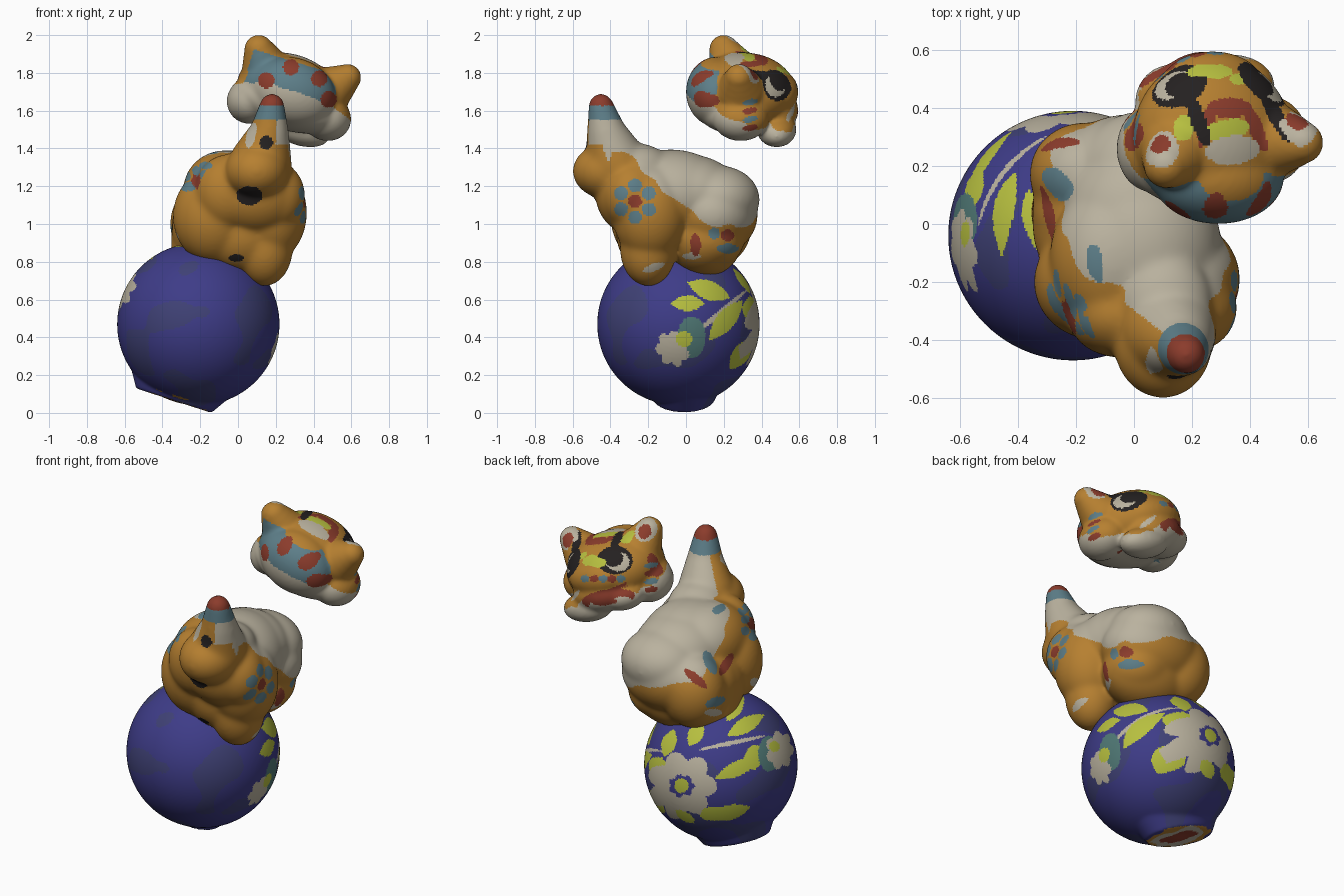
import bpy
import bmesh
from math import radians, cos, sin, atan2
from mathutils import Matrix, Vector, noise

cube = bpy.data.objects.get("Cube")
if cube:
    bpy.data.objects.remove(cube, do_unlink=True)

# Glaze colours
PALETTE = {
    "orange": (.47, .215, .03), "cream": (.49, .445, .345), "blue": (.048, .045, .245),
    "slate": (.05, .053, .18), "teal": (.11, .21, .25), "sage": (.08, .19, .18),
    "lime": (.47, .52, .05), "red": (.26, .045, .025), "black": (.018, .015, .015),
}
NAMES = list(PALETTE)
MATERIALS = []
for label, rgb in PALETTE.items():
    mat = bpy.data.materials.new(label + " glaze")
    mat.use_nodes = True
    mat.diffuse_color = (*rgb, 1)
    shader = mat.node_tree.nodes["Principled BSDF"]
    shader.inputs["Base Color"].default_value = (*rgb, 1)
    shader.inputs["Roughness"].default_value = .6
    MATERIALS.append(mat)

BALL = Vector((-.21, -.04, .47))
HEAD = Vector((.27, .3, 1.68))
TILT = Matrix.Rotation(radians(17), 4, 'Y')


def direction(azimuth, elevation, origin=Vector()):
    """Painting direction: right, up, outward axes and origin."""
    turn = Matrix.Rotation(radians(azimuth), 3, 'Z') @ Matrix.Rotation(radians(-elevation), 3, 'X')
    return turn.col[0].copy(), turn.col[2].copy(), -turn.col[1], origin


FRONT, SIDE, TOP = direction(0, 0), direction(90, 0), direction(0, 90)
REAR = direction(-145, 25, BALL)
UNDER = direction(145, -25, BALL)
CROWN = direction(0, 90, Vector((0, 0, 1.85)))


def mark(colour, view, u, v, a, b=None, turn=0, shape="oval", depth=9):
    """A painted patch projected along a direction."""
    right, up, out, origin = view
    b = b or a
    c, s = cos(radians(turn)), sin(radians(turn))

    def test(p, n):
        q = p - origin
        if n.dot(out) < .12 or abs(q.dot(out)) > depth:
            return None
        x, y = q.dot(right) - u, q.dot(up) - v
        x, y = (x * c + y * s) / a, (y * c - x * s) / b
        r = (x * x + y * y) ** .5
        if r > 1:
            return None
        if shape == "leaf" and abs(y) > 1 - x * x:
            return None
        if shape == "bloom" and r > .75 + .25 * abs(cos(3.5 * atan2(y, x))):
            return None
        return colour
    return test


def leaf(view, u, v, length, turn, width=.042):
    return mark("lime", view, u, v, length, width, turn, "leaf")


def crown(colour, u, v, a, b, turn=0):
    return mark(colour, CROWN, u, v, a, b, turn, depth=.24)


def taper(start, r0, end, r1, steps=6):
    """Round lumps that shrink along a line."""
    ts = [i / (steps - 1) for i in range(steps)]
    return [(Vector(start).lerp(Vector(end), t), [r0 + (r1 - r0) * t] * 3) for t in ts]


def sculpt(name, lumps, base, marks, soft, rot=Matrix(), cone=None):
    """Merge soft lumps into one skin, then paint it."""
    bm = bmesh.new()
    for centre, size in lumps:
        place = Matrix.Translation(centre) @ rot @ Matrix.Diagonal((*size, 1))
        bmesh.ops.create_icosphere(bm, subdivisions=5, radius=1, matrix=place)
    if cone:
        bmesh.ops.create_cone(bm, cap_ends=True, segments=64, **cone)
    mesh = bpy.data.meshes.new(name)
    bm.to_mesh(mesh)
    bm.free()
    obj = bpy.data.objects.new(name, mesh)
    bpy.context.collection.objects.link(obj)
    bpy.ops.object.select_all(action='DESELECT')
    obj.select_set(True)
    bpy.context.view_layer.objects.active = obj
    merge = obj.modifiers.new("merge", 'REMESH')
    merge.mode, merge.voxel_size = 'VOXEL', .0095
    soften = obj.modifiers.new("soften", 'SMOOTH')
    soften.factor, soften.iterations = .5, soft
    for mod in ("merge", "soften"):
        bpy.ops.object.modifier_apply(modifier=mod)
    for mat in MATERIALS:
        obj.data.materials.append(mat)
    for face in obj.data.polygons:
        p, n = face.center, face.normal
        colour = base(p, n)
        for patch in marks:
            colour = patch(p, n) or colour
        face.material_index = NAMES.index(colour)
    bpy.ops.object.shade_smooth()


# Ball with a tilted oval foot
FOOT = Vector((-.34, -.01, .065))
LEAN = Matrix.Rotation(radians(18), 4, 'Y')
AXIS = LEAN.to_3x3().col[2].copy()


def ball_base(p, n):
    if n.dot(AXIS) < -.85 and (p - FOOT).dot(AXIS) < .03:
        r = (p - FOOT).length + .06 * noise.noise(p * 12)
        return "red" if r < .08 else "cream" if r < .14 else "orange" if r < .19 else "blue"
    return "slate" if noise.noise(p * 5) > .2 else "blue"


ball_marks = [
    # Small bloom and spray on the near side
    mark("cream", SIDE, .18, .53, .19, .014, 40),
    mark("sage", SIDE, .03, .4, .075, .11),
    mark("cream", SIDE, -.07, .34, .09, .1, 30, "bloom"),
    mark("lime", SIDE, -.01, .39, .042),
    leaf(SIDE, .12, .65, .12, -20, .05), leaf(SIDE, .01, .58, .09, 0),
    leaf(SIDE, .21, .49, .14, 50, .05), leaf(SIDE, .29, .31, .1, 55, .045),
    leaf(SIDE, .34, .55, .07, 90),
    # Large bloom and leaves at the back
    mark("cream", REAR, .06, .12, .19, .012, 12),
    mark("cream", REAR, -.22, -.12, .2, .19, 0, "bloom"),
    mark("blue", REAR, -.22, -.12, .075, .065, 0, "bloom"),
    mark("lime", REAR, -.22, -.12, .04),
    leaf(REAR, -.29, .12, .08, 70), leaf(REAR, -.14, .17, .08, 60),
    leaf(REAR, .1, -.02, .15, 25), leaf(REAR, .05, -.27, .12, 15),
    leaf(REAR, .14, .22, .12, 30), leaf(REAR, .08, .32, .09, 60),
    leaf(UNDER, .25, -.02, .06, -60), leaf(UNDER, .37, -.03, .06, 100),
    leaf(TOP, -.55, .12, .08, 75, .03),
    # Small bloom on the far side
    mark("sage", REAR, .27, .06, .06, .1),
    mark("cream", REAR, .33, .08, .08, .11, 0, "bloom"),
    mark("lime", REAR, .3, .1, .03),
]
sculpt("ball", [(BALL, (.43, .43, .43))], ball_base, ball_marks, 8,
       cone=dict(radius1=.21, radius2=.335, depth=.2, matrix=Matrix.Translation(FOOT + AXIS * .1)
                 @ LEAN @ Matrix.Diagonal((1, .75, 1, 1))))

# Body: chest, haunches, rump and upright tail
body_lumps = [
    ((0, .14, 1.05), (.3, .24, .22)), ((.04, .17, 1.13), (.24, .22, .18)),
    ((-.17, .17, 1), (.19, .18, .22)), ((-.15, 0, .97), (.2, .24, .22)),
    ((0, .1, .92), (.27, .2, .2)), ((.08, .12, .92), (.19, .19, .16)),
    ((.02, .03, 1.16), (.26, .25, .205)),
    ((.03, -.08, 1.15), (.27, .32, .245)), ((-.07, -.12, 1.18), (.22, .27, .21)),
    ((-.13, -.2, 1.04), (.215, .2, .25)), ((.17, -.19, 1.06), (.195, .2, .26)),
    ((-.08, -.16, .95), (.2, .2, .18)), ((.02, -.2, .95), (.22, .17, .2)),
    ((.1, -.27, 1.16), (.24, .21, .22)), ((.1, -.41, 1.28), (.17, .19, .15)),
    ((-.05, -.31, 1.17), (.18, .15, .2)), ((.2, -.29, 1.15), (.155, .15, .18)),
    ((.14, -.2, .87), (.15, .15, .2)), ((.1, -.28, 1.3), (.17, .2, .13)),
]
body_lumps += taper((-.16, .04, 1), .19, (-.17, .04, .87), .185, 4)
body_lumps += taper((.12, -.37, 1.32), .165, (.165, -.42, 1.48), .105)
body_lumps += taper((.165, -.42, 1.48), .105, (.18, -.45, 1.625), .067)


def body_base(p, n):
    x, y, z = p
    if z > 1.55:
        return "red" if z > 1.625 else "teal"
    if z > 1.38:
        cream = y > -.44 + .8 * max(0, .18 - x) or (x > .2 and z > 1.42)
        return "cream" if cream else "orange"
    # Cream saddle drops towards the chest and the near flank
    edge = 1.35 - .85 * (y + .3) if y < .1 else 1.01 - .2 * (y - .1)
    edge += .3 * (.3 - x) + .04 * noise.noise(p * 9)
    return "cream" if z > edge and y > -.4 else "orange"


body_marks = [
    mark("black", FRONT, .06, 1.15, .07, .05), mark("black", FRONT, .15, 1.43, .036),
    mark("black", FRONT, -.01, .82, .04, .02),
    mark("teal", FRONT, -.17, 1.31, .035, .02), mark("teal", FRONT, -.25, 1.2, .03, .025),
    mark("red", FRONT, -.22, 1.24, .02, .04), mark("cream", FRONT, .07, 1.47, .025, .07, -15),
    mark("cream", SIDE, -.41, 1.43, .02, .1),
    mark("cream", SIDE, -.17, .77, .06, .02, 20), mark("cream", SIDE, .03, .83, .05, .018),
    mark("red", SIDE, .05, .89, .028, .06), mark("teal", SIDE, .22, .87, .06, .025),
    mark("red", SIDE, .22, .94, .035, .03), mark("teal", SIDE, .15, .95, .03),
    mark("red", SIDE, -.27, 1.12, .036),
    mark("teal", REAR, -.01, .87, .04, .025, 30), mark("teal", REAR, -.06, .57, .03, .07, 25),
    mark("red", REAR, -.14, .48, .025, .08, 50), mark("red", REAR, .03, .56, .025, .07, -30),
    mark("teal", REAR, -.03, .35, .06, .025, 20), mark("cream", REAR, -.04, .29, .05, .02),
    mark("cream", REAR, .19, .46, .025), mark("red", REAR, .18, .78, .025),
]
for i in range(6):
    a = radians(60 * i + 30)
    body_marks.append(mark("teal", SIDE, -.27 + .085 * cos(a), 1.12 + .085 * sin(a), .036))
    body_marks.append(mark("teal", REAR, .18 + .05 * cos(a), .78 + .065 * sin(a), .024))
sculpt("body", body_lumps, body_base, body_marks, 45)

# Loose head with wide cheeks and a forward jaw, tilted to one side
EARS = (Vector((.11, .2, 1.925)), Vector((.58, .28, 1.775)))
head_lumps = [
    (HEAD + Vector((0, 0, .02)), (.28, .28, .2)), ((.25, .25, 1.63), (.3, .2, .13)),
    ((.25, .46, 1.6), (.18, .135, .11)), ((.27, .48, 1.7), (.18, .115, .11)),
    ((.29, .16, 1.7), (.23, .16, .18)),
    ((.06, .26, 1.65), (.12, .15, .12)), ((.47, .29, 1.56), (.13, .15, .12)),
    ((.13, .42, 1.61), (.13, .13, .09)), ((.33, .48, 1.5), (.16, .105, .085)),
] + taper((.15, .25, 1.81), .13, EARS[0], .077, 4) + taper((.47, .29, 1.7), .13, EARS[1], .073, 4)


def head_base(p, n):
    local = TILT.to_3x3().transposed() @ (p - HEAD)
    wave = .03 * noise.noise(p * 10)
    if local.z + wave < .02 - .28 * (p.y - .05):
        return "cream"
    if p.y < .165 + wave and -.25 < local.x < .24 and local.z < .18:
        return "teal"
    return "orange"


# Spots on the nape
head_marks = [mark("red", FRONT, u, v, .043) for u, v in ((.28, 1.83), (.43, 1.77), (.15, 1.76), (.48, 1.66))]
# Forehead
head_marks += [
    crown("red", .33, .4, .075, .035), crown("red", .25, .34, .025, .08, -15),
    crown("red", .42, .33, .025, .09, 22), crown("lime", .32, .325, .08, .035, 10),
    crown("cream", .34, .255, .095, .05, 5), crown("lime", .28, .525, .06, .025),
    crown("lime", .17, .33, .035, .045), crown("lime", .36, .5, .03, .02),
    crown("red", 0, .3, .03, .05, -20),
]
# Dark brows, then round eyes with pale outer crescents
for u, v, lean in ((.22, .36, -70), (.49, .37, -62)):
    head_marks.append(crown("black", u, v, .1, .026, lean))
for spot, azimuth, side in (((.16, .46, 1.82), 200, 1), ((.44, .48, 1.74), 152, -1)):
    eye = direction(azimuth, 38, Vector(spot))
    head_marks += [
        mark("black", eye, 0, 0, .1, .085, depth=.15),
        mark("cream", eye, .02 * side, -.008, .066, .058, depth=.15),
        mark("black", eye, -.008 * side, .008, .056, .052, depth=.15),
    ]
# Muzzle and mouth
head_marks += [
    mark("lime", REAR, -.69, 1.13, .05, .028),
    mark("cream", REAR, -.62, .88, .19, .1, 8), mark("red", REAR, -.63, .93, .15, .05, 8),
    mark("cream", REAR, -.62, .905, .12, .03, 8), mark("red", REAR, -.65, .91, .07, .02, 5),
    mark("red", REAR, -.6, .8, .11, .018, 15),
    mark("red", UNDER, .05, 1.36, .07, .03), mark("cream", UNDER, -.13, 1.36, .06, .015, 40),
]
for i, tint in enumerate(("teal", "red", "teal", "red", "teal")):
    head_marks.append(mark(tint, REAR, -.76 + .05 * i, 1.04, .025, .02))
# Cheek stripes
for i, tint in enumerate(("red", "teal", "red", "teal")):
    head_marks.append(mark(tint, SIDE, .34, 1.51 + .045 * i, .04, .016, 10))
    head_marks.append(mark(tint, REAR, -.39, .98 + .045 * i, .04, .016, 10))
# Ear linings
for ear in EARS:
    lining = direction(195, 25, ear)
    head_marks += [mark("cream", lining, 0, 0, .06, .068, depth=.1),
                   mark("red", lining, 0, -.01, .036, .042, depth=.1)]
sculpt("head", head_lumps, head_base, head_marks, 20, rot=TILT)
